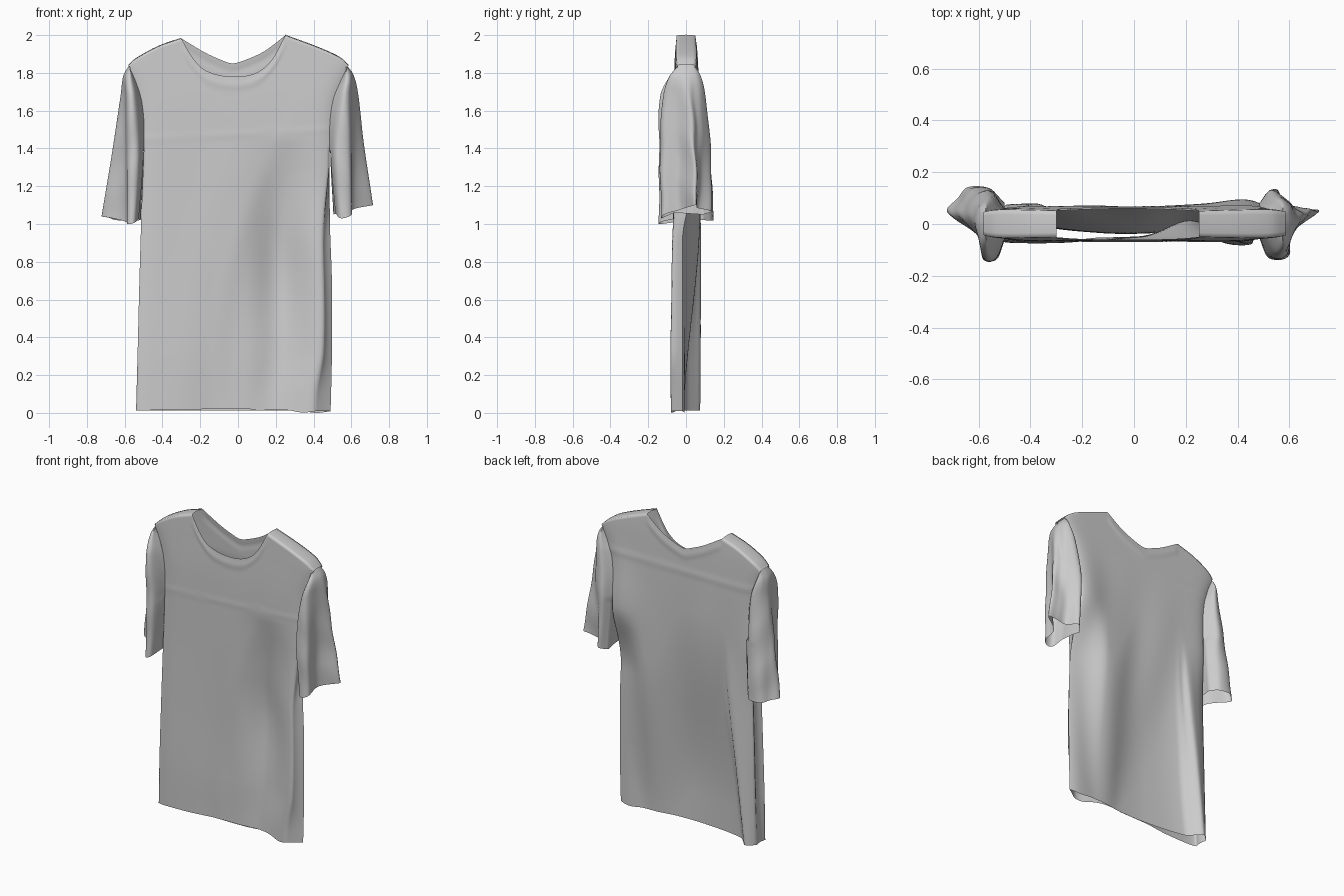
import bpy, bmesh, math
from mathutils import Vector

if "Cube" in bpy.data.objects:
    bpy.data.objects.remove(bpy.data.objects["Cube"])


def curve(pts, t):
    """Smooth value through (key, value) pairs."""
    if t <= pts[0][0]:
        return pts[0][1]
    if t >= pts[-1][0]:
        return pts[-1][1]
    i = max(k for k in range(len(pts) - 1) if pts[k][0] <= t)

    def slope(k):
        a, b = pts[max(k - 1, 0)], pts[min(k + 1, len(pts) - 1)]
        return (b[1] - a[1]) / (b[0] - a[0])
    (x0, y0), (x1, y1) = pts[i], pts[i + 1]
    h = x1 - x0
    s = (t - x0) / h
    return ((2*s**3 - 3*s**2 + 1) * y0 + (s**3 - 2*s**2 + s) * h * slope(i)
            + (3*s**2 - 2*s**3) * y1 + (s**3 - s**2) * h * slope(i + 1))


def span(a, b, n):
    return [a + (b - a) * i / n for i in range(n + 1)]


def grid(bm, f, us, vs):
    rows = [[bm.verts.new(f(u, v)) for u in us] for v in vs]
    for a, b in zip(rows, rows[1:]):
        for i in range(len(us) - 1):
            bm.faces.new((a[i], a[i + 1], b[i + 1], b[i]))


def finish(bm, name):
    bmesh.ops.remove_doubles(bm, verts=bm.verts, dist=0.0008)
    bmesh.ops.recalc_face_normals(bm, faces=bm.faces)
    me = bpy.data.meshes.new(name)
    bm.to_mesh(me)
    bm.free()
    ob = bpy.data.objects.new(name, me)
    bpy.context.collection.objects.link(ob)
    bpy.context.view_layer.objects.active = ob
    ob.select_set(True)
    bpy.ops.object.shade_smooth_by_angle(angle=math.radians(100))
    ob.select_set(False)


def bump(d, w):
    return math.exp(-(d / w) ** 2)


def ease(t):
    t = min(1, max(0, t))
    return t * t * (3 - 2 * t)


# Body outline: side edges, shoulder and neck lines, depth
LEFT = [(0, -.54), (.3, -.532), (.7, -.522), (1.1, -.51), (1.5, -.497), (1.65, -.51), (1.75, -.54), (1.84, -.58)]
RIGHT = [(0, .49), (.3, .497), (.7, .497), (1.0, .487), (1.5, .485), (1.65, .502), (1.75, .54), (1.84, .585)]
SHOULDER_L = [(-.58, 1.84), (-.54, 1.875), (-.42, 1.94), (-.30, 1.982)]
SHOULDER_R = [(.25, 1.998), (.42, 1.935), (.54, 1.88), (.585, 1.84)]
NECK_F = [(-.30, 1.982), (-.24, 1.88), (-.17, 1.81), (-.03, 1.78), (.10, 1.80), (.18, 1.87), (.25, 1.998)]
NECK_B = [(-.30, 1.982), (-.17, 1.905), (-.08, 1.865), (-.03, 1.85), (.03, 1.865), (.14, 1.915), (.25, 1.998)]
DEPTH_F = [(0, .072), (.3, .076), (.7, .072), (1.1, .068), (1.6, .066), (1.85, .057), (2, .05)]
DEPTH_B = [(0, .07), (.7, .07), (1.1, .07), (1.6, .068), (1.85, .06), (2, .05)]
X0, X1, ARM = -.58, .585, 1.40
UL, UR = (-.30 - X0) / (X1 - X0), (.25 - X0) / (X1 - X0)


def top_z(u, front):
    x = X0 + (X1 - X0) * u
    if u <= UL:
        return curve(SHOULDER_L, x)
    if u >= UR:
        return curve(SHOULDER_R, x)
    return curve(NECK_F if front else NECK_B, x)


def panel(front):
    def f(u, v):
        zt = top_z(u, front)
        low = .012 - .012 * bump(u - .93, .06)
        z = low + v * (zt - low)
        if front:
            z += .008 * math.sin(math.pi * u) * (1 - v) ** 6
        a, b = curve(LEFT, z), curve(RIGHT, z)
        if front:
            b -= curve([(0, .08), (.12, .075), (.33, .045), (.9, .04), (1.3, 0)], z)
        x = a + (b - a) * u
        d = curve(DEPTH_F if front else DEPTH_B, z)
        fade = min(1, max(0, (1.75 - z) / .9)) * math.sin(math.pi * u)
        neck = bump(zt - z - .045, .02) if UL < u < UR else 0
        if front:
            # drape folds, chest seam and collar ridge
            d += fade * (.003 * math.sin(15 * x - 3 * z) + .004 * bump(x + .1 - .25 * (z - .3) ** 2, .06))
            d += .002 * bump(z - 1.475 - .05 * x, .015) + .004 * neck
            d += .018 * ease((1.3 - z) / .5) * bump(u - .99, .07)
            # right half of the front hangs in towards the back
            d -= bump(u - .76, .13) * curve([(0, .035), (.35, .06), (.75, .085), (1.1, .05), (1.45, 0)], z)
            d -= .022 * bump(u - .5, .2) * ease((1.3 - z) / 1)
        else:
            # back hangs in against the front, leaving a flap along the left side
            d += fade * .007 * math.sin(17 * x + 3.2 * z) + .003 * bump(z - 1.70, .02) + .004 * neck
            d += .028 * bump(z - 1.35, .25) * bump(u - .95, .15)
            r = curve([(0, .055), (.5, .10), (1.0, .15), (1.4, .16)], z)
            hang = [(0, .045), (r * .5, .068), (r, .078), (r + .03, .045), (r + .08, .0),
                    (.4, -.035), (.6, -.035), (.8, -.015), (.93, -.005), (1, -.005)]
            w = ease((1.45 - .4 * bump(u - .73, .14) - z) / 1.25)
            w += (ease((1.35 - z) / .45) - w) * max(ease((u - .78) / .2), ease((r + .05 - u) / .05))
            d += (curve(hang, u) - d) * w
        d -= .014 * abs(2 * u - 1) ** 14
        return Vector((x, -d if front else d, z))
    return f


front, back = panel(True), panel(False)


def gusset(u_edge, sign):
    # side strip sunk slightly inwards between the two panels
    def f(s, v):
        p = front(u_edge, v).lerp(back(u_edge, v), s)
        sink = .02 * min(1, max(0, (ARM - p.z) / .3)) * min(1, .3 + p.z / .5)
        p.x -= sign * sink * math.sin(math.pi * s) * (1 if sign < 0 else .3)
        return p
    return f


def shoulder(u, s):
    p = front(u, 1).lerp(back(u, 1), s)
    p.z += .004 * math.sin(math.pi * s)
    return p


# Shirt body
bm = bmesh.new()
cols = span(0, UL, 20) + span(UL, UR, 30)[1:] + span(UR, 1, 20)[1:]
side_end = (ARM - .012) / (1.84 - .012)
rows = span(0, side_end, 70) + span(side_end, 1, 28)[1:]
grid(bm, front, cols, rows)
grid(bm, back, cols, rows)
for u_edge, sign in ((0, -1), (1, 1)):
    grid(bm, gusset(u_edge, sign), span(0, 1, 10), span(0, side_end, 70))
grid(bm, shoulder, span(0, UL, 20), span(0, 1, 6))
grid(bm, shoulder, span(UR, 1, 20), span(0, 1, 6))
finish(bm, "shirt_body")

# Sleeves: plan sections from shoulder to hem, front seam round to back seam
LEVELS = (0, .07, .2, .55, 1)
TOP = [(.572, -.05 + .0125 * i) for i in range(9)]
CAP = ((.56, -.055), (.572, -.082), (.59, -.078), (.602, -.05), (.61, 0), (.606, .035), (.596, .06), (.575, .075), (.55, .06))
SLEEVE_R = (
    TOP, CAP,
    ((.52, -.06), (.55, -.115), (.585, -.11), (.61, -.05), (.635, .01), (.62, .045), (.60, .08), (.555, .10), (.52, .065)),
    ((.49, -.065), (.52, -.13), (.59, -.125), (.61, -.04), (.665, .035), (.625, .06), (.59, .09), (.53, .13), (.49, .08)),
    ((.515, -.06), (.54, -.125), (.60, -.12), (.608, -.03), (.715, .05), (.655, .06), (.59, .065), (.55, .135), (.505, .09)))
SLEEVE_L = (
    [(-x, y) for x, y in TOP], [(-x + .004, y) for x, y in CAP],
    ((-.52, -.06), (-.55, -.13), (-.585, -.125), (-.60, -.05), (-.62, .01), (-.615, .05), (-.59, .085), (-.55, .10), (-.52, .065)),
    ((-.50, -.065), (-.53, -.135), (-.58, -.13), (-.60, -.05), (-.66, .02), (-.65, .07), (-.61, .115), (-.55, .125), (-.50, .08)),
    ((-.525, -.05), (-.545, -.135), (-.585, -.13), (-.60, -.04), (-.72, .04), (-.68, .10), (-.64, .145), (-.56, .14), (-.515, .09)))


def make_sleeve(name, sections, u_edge, hem):
    def outer(u, v):
        z = 1.845 - v * (1.845 - curve(hem, u))
        n = len(sections[0])
        pts = [[curve([(l, s[i][k]) for l, s in zip(LEVELS, sections)], v) for k in (0, 1)]
               for i in range(n)]
        # seam follows the armhole edge of the body
        if ARM - .02 < z < 1.835:
            w = min(1, (z - .012) / 1.828)
            for i, p in ((0, front(u_edge, w)), (n - 1, back(u_edge, w))):
                pts[i] = [p.x, p.y]
        x, y = [curve([(i / (n - 1), p[k]) for i, p in enumerate(pts)], u) for k in (0, 1)]
        y += .004 * math.sin(22 * z + 9 * u) * math.sin(math.pi * u) * min(1, v * 2)
        return Vector((x, y, z))

    def inner(s, v):
        p = outer(1, v).lerp(outer(0, v), s)
        p.x += (1 if u_edge else -1) * .012 * math.sin(math.pi * s) * (v - .55)
        return p
    bm = bmesh.new()
    grid(bm, outer, span(0, 1, 48), span(0, .55, 24) + span(.55, 1, 20)[1:])
    grid(bm, inner, span(0, 1, 10), span(.55, 1, 20))
    finish(bm, name)


make_sleeve("right_sleeve", SLEEVE_R, 1, [(0, 1.06), (.15, 1.03), (.3, 1.06), (.5, 1.10), (.7, 1.09), (1, 1.05)])
make_sleeve("left_sleeve", SLEEVE_L, 0, [(0, 1.03), (.2, 1.0), (.35, 1.01), (.5, 1.04), (.75, 1.02), (1, 1.02)])

# Rest on the ground
low = min(v.co.z for o in bpy.data.objects for v in o.data.vertices)
for o in bpy.data.objects:
    o.location.z -= low
